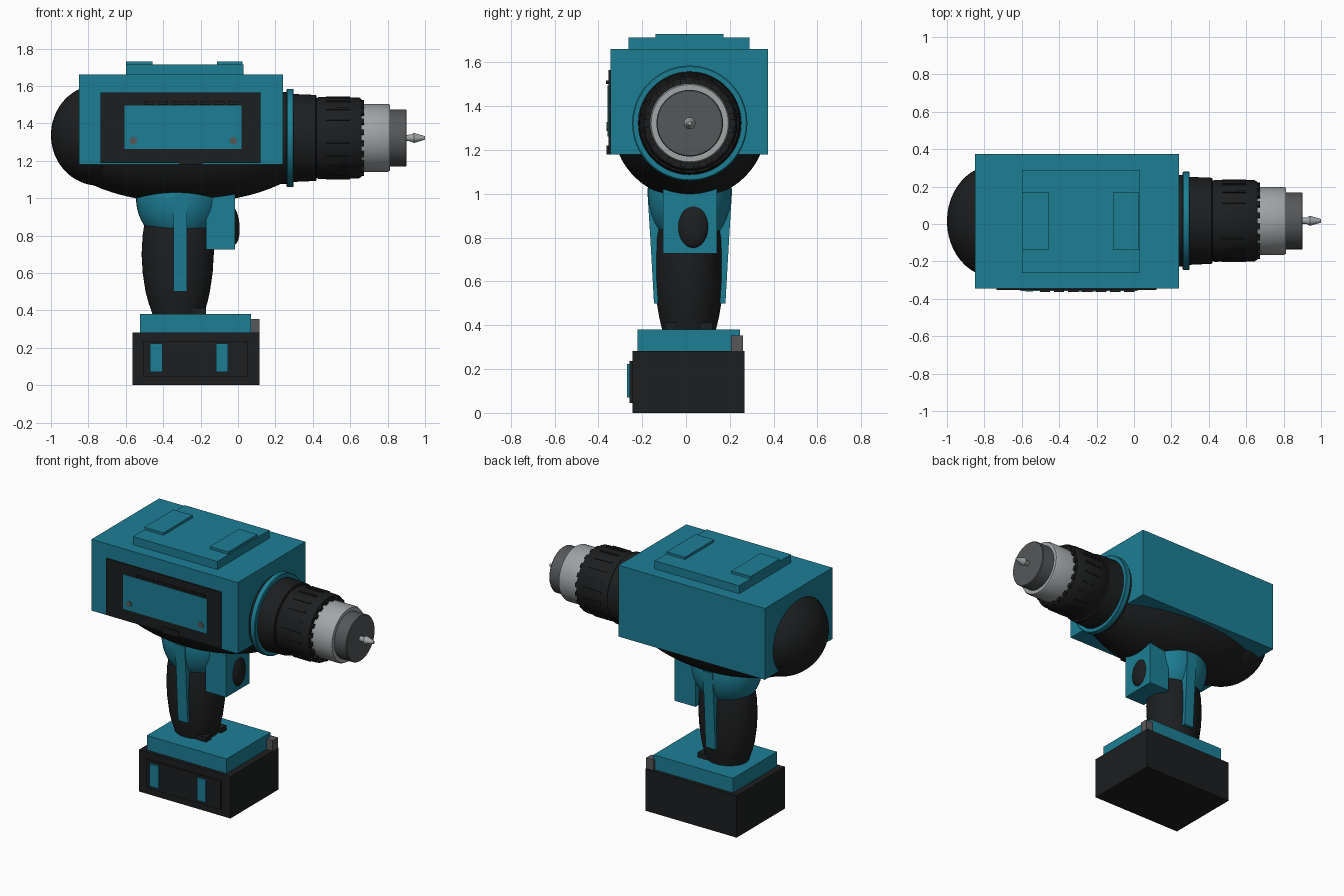
import bpy, bmesh, math
from mathutils import Matrix, Vector

if "Cube" in bpy.data.objects:
    bpy.data.objects.remove(bpy.data.objects["Cube"])

CY, CZ = 0.017, 1.322          # drill axis


def material(name, rgb):
    m = bpy.data.materials.new(name)
    m.diffuse_color = (*rgb, 1)
    m.use_nodes = True
    m.node_tree.nodes["Principled BSDF"].inputs["Base Color"].default_value = m.diffuse_color
    return m


TEAL = material("teal", (0.012, 0.21, 0.30))
DARK = material("dark", (0.012, 0.013, 0.014))
STEEL = material("steel", (0.36, 0.38, 0.39))
IRON = material("iron", (0.09, 0.095, 0.10))


def finish(name, bm, mat, smooth=True):
    bmesh.ops.recalc_face_normals(bm, faces=bm.faces)
    me = bpy.data.meshes.new(name)
    bm.to_mesh(me)
    bm.free()
    ob = bpy.data.objects.new(name, me)
    bpy.context.collection.objects.link(ob)
    me.materials.append(mat)
    if smooth:
        bpy.ops.object.select_all(action='DESELECT')
        ob.select_set(True)
        bpy.context.view_layer.objects.active = ob
        bpy.ops.object.shade_smooth_by_angle(angle=math.radians(35))
    return ob


def add_box(bm, x, y, z, mat4=Matrix()):
    size = Vector((x[1] - x[0], y[1] - y[0], z[1] - z[0]))
    mid = Vector((sum(x) / 2, sum(y) / 2, sum(z) / 2))
    bmesh.ops.create_cube(bm, size=1, matrix=mat4 @ Matrix.Translation(mid) @ Matrix.Diagonal((*size, 1)))


def box(name, x, y, z, mat):
    bm = bmesh.new()
    add_box(bm, x, y, z)
    return finish(name, bm, mat, False)


def ellipsoid(name, centre, radii, mat, tilt=0):
    bm = bmesh.new()
    m = Matrix.Translation(centre) @ Matrix.Rotation(tilt, 4, 'Y') @ Matrix.Diagonal((*radii, 1))
    bmesh.ops.create_uvsphere(bm, u_segments=48, v_segments=32, radius=1, matrix=m)
    return finish(name, bm, mat)


def skin(bm, rings):
    """Join equal rings of points into a closed tube."""
    vs = [[bm.verts.new(p) for p in r] for r in rings]
    n = len(vs[0])
    for a, b in zip(vs, vs[1:]):
        for i in range(n):
            j = (i + 1) % n
            bm.faces.new((a[i], a[j], b[j], b[i]))
    bm.faces.new(vs[0])
    bm.faces.new(vs[-1])


def turned(name, profile, mat, n=64):
    """Round part along the drill axis from (x, radius) pairs."""
    bm = bmesh.new()
    ang = [2 * math.pi * i / n for i in range(n)]
    skin(bm, [[(x, CY + r * math.cos(a), CZ + r * math.sin(a)) for a in ang] for x, r in profile])
    return finish(name, bm, mat)


# Motor housing and rear cap
box("housing", (-0.85, 0.24), (-0.345, 0.375), (1.18, 1.66), TEAL)
ellipsoid("rear_cap", (-0.745, 0.015, 1.337), (0.255, 0.30, 0.27), DARK)
ellipsoid("motor_belly", (-0.28, CY, 1.31), (0.71, 0.35, 0.335), DARK)

# Top plate with two pads
box("top_plate", (-0.60, 0.03), (-0.262, 0.29), (1.65, 1.714), TEAL)
for i, x in enumerate([(-0.60, -0.457), (-0.112, 0.025)]):
    box(f"top_pad_{i}", x, (-0.14, 0.17), (1.71, 1.73), TEAL)

# Side panel: frame, inset, vents, screws, tab
box("side_panel", (-0.735, 0.12), (-0.354, -0.33), (1.187, 1.565), DARK)
box("panel_inset", (-0.607, 0.02), (-0.358, -0.34), (1.262, 1.495), TEAL)
box("panel_tab", (-0.315, -0.19), (-0.362, -0.34), (1.18, 1.22), DARK)
bm = bmesh.new()
for i in range(7):
    x = -0.503 + i * 0.075
    add_box(bm, (x, x + 0.055), (-0.364, -0.34), (1.502, 1.518))
finish("vents", bm, DARK, False)
bm = bmesh.new()
for x in (-0.56, -0.025):
    bmesh.ops.create_cone(bm, cap_ends=True, segments=24, radius1=0.02, radius2=0.02, depth=0.02,
                          matrix=Matrix.Translation((x, -0.352, 1.307)) @ Matrix.Rotation(math.pi / 2, 4, 'X'))
finish("screws", bm, IRON)

# Gear collar, clutch, chuck and bit
turned("gear_neck", [(0.2, 0.245), (0.27, 0.245)], DARK)
turned("collar_ring", [(0.26, 0.258), (0.264, 0.263), (0.294, 0.263), (0.298, 0.258)], TEAL)
turned("clutch_rear", [(0.29, 0.236), (0.32, 0.234), (0.415, 0.23), (0.42, 0.225)], DARK)
turned("clutch_gap", [(0.41, 0.215), (0.44, 0.215)], DARK)
turned("clutch_ring", [(0.425, 0.216), (0.43, 0.219), (0.645, 0.217), (0.66, 0.208)], DARK)
turned("chuck_sleeve", [(0.65, 0.182), (0.80, 0.182), (0.812, 0.176)], STEEL)
turned("chuck_nose", [(0.80, 0.152), (0.897, 0.152), (0.902, 0.148)], IRON)
turned("drill_bit", [(0.89, 0.016), (0.925, 0.018), (0.94, 0.027), (0.985, 0.014), (1.0, 0.009)], STEEL, 24)

# Grip ribs and front teeth around the clutch ring
bm = bmesh.new()
for i in range(20):
    spin = Matrix.Translation((0, CY, CZ)) @ Matrix.Rotation(2 * math.pi * (i + 0.5) / 20, 4, 'X')
    add_box(bm, (0.47, 0.60), (-0.006, 0.006), (0.20, 0.223), spin)
    add_box(bm, (0.645, 0.673), (-0.014, 0.014), (0.175, 0.204), spin)
finish("clutch_ribs", bm, DARK, False)

# Handle grip: elliptical sections (z, centre x, x radius, y radius)
bm = bmesh.new()
n = 48
sections = [(0.34, -0.32, 0.13, 0.118), (0.38, -0.32, 0.137, 0.123), (0.44, -0.321, 0.157, 0.137),
            (0.50, -0.3225, 0.172, 0.147), (0.60, -0.3225, 0.187, 0.153), (0.70, -0.3225, 0.193, 0.154),
            (0.80, -0.32, 0.19, 0.15), (0.84, -0.32, 0.184, 0.143), (1.0, -0.315, 0.16, 0.12)]
skin(bm, [[(cx + rx * math.cos(2 * math.pi * i / n), 0.014 + ry * math.sin(2 * math.pi * i / n), z)
           for i in range(n)] for z, cx, rx, ry in sections])
finish("handle_grip", bm, DARK)
ellipsoid("handle_collar", (-0.315, CY, 1.0), (0.23, 0.192, 0.25), TEAL)

# Tapered side strips on both sides of the handle
for side in (-1, 1):
    bm = bmesh.new()
    skin(bm, [[(x, CY + side * y, z) for x, y in ((-0.345, inner), (-0.273, inner), (-0.273, outer), (-0.345, outer))]
              for z, inner, outer in ((0.50, 0.10, 0.163), (0.80, 0.10, 0.18), (1.025, 0.10, 0.194))])
    finish(f"handle_strip_{'left' if side > 0 else 'right'}", bm, TEAL, False)

# Trigger and its housing
box("trigger_housing", (-0.17, -0.015), (-0.105, 0.142), (0.727, 1.05), TEAL)
ellipsoid("trigger", (-0.027, 0.033, 0.855), (0.035, 0.072, 0.103), DARK, -0.08)

# Handle foot lugs, battery mount and latch
for i, y in enumerate((-0.068, 0.092)):
    box(f"foot_lug_{i}", (-0.24, -0.17), (y - 0.028, y + 0.028), (0.37, 0.412), DARK)
box("battery_mount", (-0.523, 0.07), (-0.222, 0.246), (0.27, 0.38), TEAL)
box("battery_latch", (0.06, 0.115), (0.205, 0.26), (0.27, 0.353), IRON)

# Battery with front panel and two clips
box("battery", (-0.565, 0.115), (-0.245, 0.268), (0.0, 0.282), DARK)
box("battery_panel", (-0.505, 0.05), (-0.257, -0.23), (0.046, 0.237), DARK)
for i, x in enumerate([(-0.47, -0.405), (-0.118, -0.053)]):
    box(f"battery_clip_{i}", x, (-0.269, -0.24), (0.07, 0.222), TEAL)
